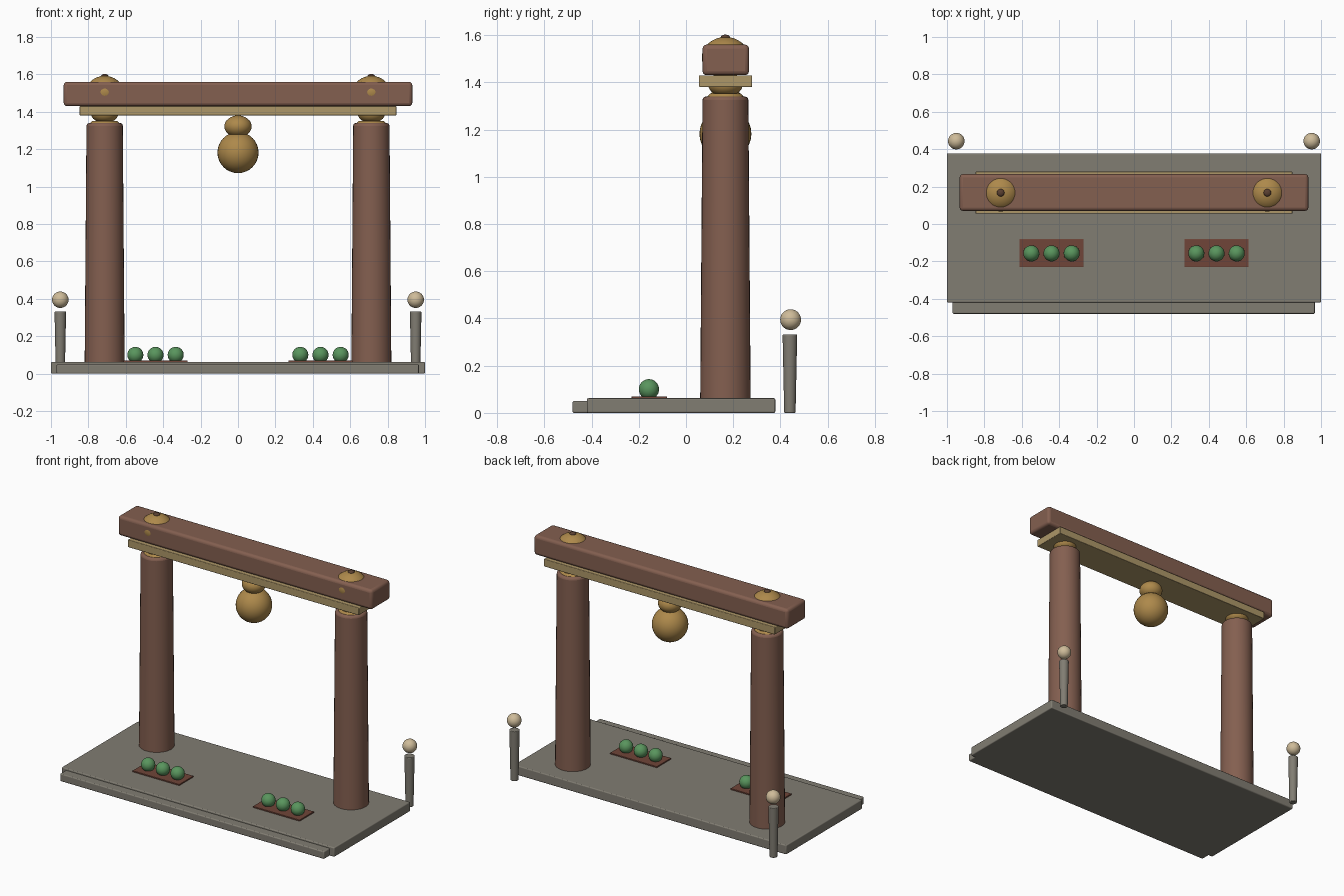
import bpy, math

if "Cube" in bpy.data.objects:
    bpy.data.objects.remove(bpy.data.objects["Cube"])

def material(name, rgb):
    m = bpy.data.materials.new(name)
    m.diffuse_color = (*rgb, 1)
    m.use_nodes = True
    m.node_tree.nodes["Principled BSDF"].inputs["Base Color"].default_value = m.diffuse_color
    return m

WOOD = material("brown_wood", (0.23, 0.115, 0.08))
TRAY = material("tray_wood", (0.16, 0.06, 0.04))
GOLD = material("gold", (0.42, 0.25, 0.07))
TRIM = material("pale_gold", (0.42, 0.31, 0.14))
STONE = material("stone", (0.22, 0.205, 0.17))
LEAF = material("green", (0.10, 0.30, 0.11))
CREAM = material("cream", (0.62, 0.50, 0.32))
DARK = material("dark_brown", (0.10, 0.05, 0.03))

def finish(name, mat):
    o = bpy.context.object
    o.name = name
    o.data.materials.append(mat)
    bpy.ops.object.shade_smooth_by_angle(angle=math.radians(35))
    return o

def box(name, x, y, z, mat, bevel=0.006):
    # each axis is given as a (low, high) pair
    bpy.ops.mesh.primitive_cube_add(size=1, location=[sum(p) / 2 for p in (x, y, z)])
    o = bpy.context.object
    o.scale = [p[1] - p[0] for p in (x, y, z)]
    bpy.ops.object.transform_apply(location=False, rotation=False, scale=True)
    b = o.modifiers.new("bevel", 'BEVEL')
    b.width, b.segments = bevel, 3
    return finish(name, mat)

def ball(name, loc, r, mat, rz=None):
    bpy.ops.mesh.primitive_uv_sphere_add(segments=32, ring_count=16, radius=1, location=loc)
    o = bpy.context.object
    o.scale = (r, r, rz or r)
    bpy.ops.object.transform_apply(location=False, rotation=False, scale=True)
    return finish(name, mat)

def pillar(name, x, y, z0, z1, r0, r1, mat, bevel=0.0):
    bpy.ops.mesh.primitive_cone_add(vertices=32, radius1=r0, radius2=r1, depth=z1 - z0,
                                    location=(x, y, (z0 + z1) / 2))
    o = bpy.context.object
    if bevel:
        b = o.modifiers.new("bevel", 'BEVEL')
        b.width, b.segments, b.angle_limit = bevel, 3, math.radians(40)
    return finish(name, mat)

Y = 0.167  # depth of the gate

# stone base and front step
box("platform", (-1, 1), (-0.42, 0.378), (0, 0.062), STONE)
box("front_step", (-0.97, 0.967), (-0.48, -0.40), (0, 0.05), STONE)

# crossbeams
box("lintel", (-0.847, 0.847), (0.055, 0.28), (1.38, 1.43), TRIM, 0.004)
box("top_beam", (-0.932, 0.932), (0.07, 0.267), (1.43, 1.56), WOOD, 0.018)

for side, s in (("left", -1), ("right", 1)):
    # column with its gold capital and finial
    x = 0.713 * s
    pillar(side + "_column", x, Y, 0.04, 1.34, 0.107, 0.097, WOOD, 0.015)
    pillar(side + "_collar", x, Y, 1.335, 1.352, 0.082, 0.065, GOLD)
    ball(side + "_capital", (x, Y, 1.39), 0.073, GOLD, 0.05)
    ball(side + "_dome", (x, Y, 1.505), 0.1, GOLD, 0.087)
    ball(side + "_dome_knob", (x, Y, 1.59), 0.02, DARK, 0.012)

    # offering tray with three fruits
    box(side + "_tray", sorted((0.27 * s, 0.613 * s)), (-0.23, -0.08), (0.055, 0.07), TRAY, 0.002)
    for i in range(3):
        ball(f"{side}_fruit_{i + 1}", ((0.333 + 0.108 * i) * s, -0.157, 0.1), 0.043, LEAF)

    # lamp post behind the platform
    pillar(side + "_lamp_post", 0.95 * s, 0.44, 0, 0.332, 0.024, 0.031, STONE, 0.004)
    ball(side + "_lamp", (0.95 * s, 0.443, 0.395), 0.044, CREAM)

# hanging gourd
ball("gourd_body", (0, Y, 1.182), 0.11, GOLD)
ball("gourd_neck", (0, Y, 1.322), 0.073, GOLD, 0.058)
